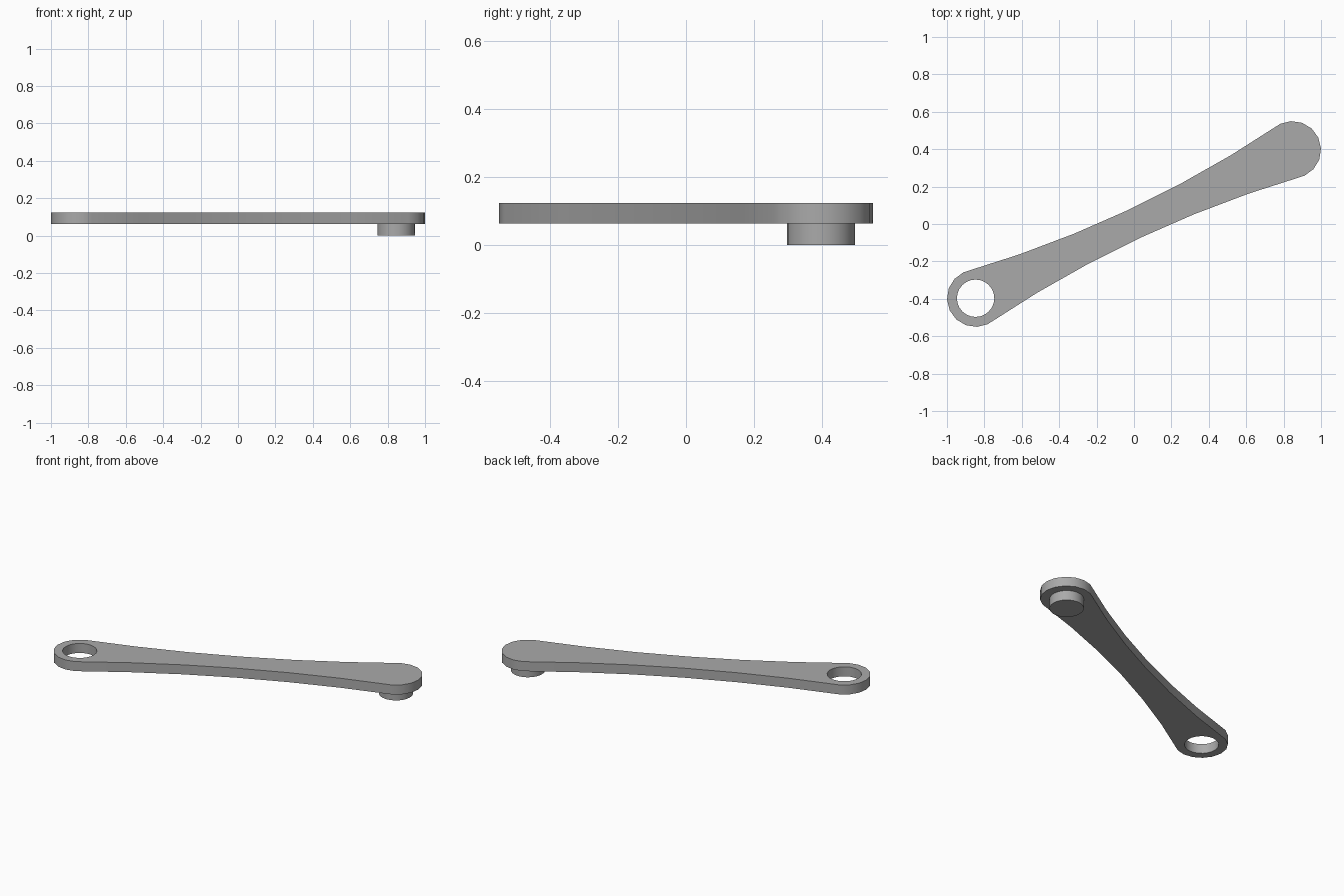
import bpy, bmesh, math
from mathutils import Matrix, Vector

if "Cube" in bpy.data.objects:
    bpy.data.objects.remove(bpy.data.objects["Cube"], do_unlink=True)

# Main dimensions
END_X, END_Y = 0.847, 0.397
REACH = math.hypot(END_X, END_Y)
TILT = Matrix.Rotation(math.atan2(END_Y, END_X), 4, "Z")
END_R, WAIST, PIN_R = 0.153, 0.081, 0.1
Z_LOW, Z_TOP = 0.063, 0.124
CAP_STEPS, ARM_STEPS, ROUND_STEPS = 8, 6, 24

grey = bpy.data.materials.new("plain grey")
grey.use_nodes = True
colour = (0.4, 0.4, 0.4, 1)
grey.diffuse_color = colour
grey.node_tree.nodes["Principled BSDF"].inputs["Base Color"].default_value = colour


def add_object(name, bm):
    bmesh.ops.recalc_face_normals(bm, faces=bm.faces)
    mesh = bpy.data.meshes.new(name)
    bm.to_mesh(mesh)
    bm.free()
    mesh.materials.append(grey)
    obj = bpy.data.objects.new(name, mesh)
    bpy.context.collection.objects.link(obj)
    bpy.ops.object.select_all(action="DESELECT")
    obj.select_set(True)
    bpy.context.view_layer.objects.active = obj
    bpy.ops.object.shade_smooth_by_angle(angle=math.radians(35))


def add_loop(bm, points):
    verts = [bm.verts.new(p) for p in points]
    return [bm.edges.new((a, b)) for a, b in zip(verts, verts[1:] + verts[:1])]


def circle(x, y, radius, z):
    angles = [math.tau * i / ROUND_STEPS for i in range(ROUND_STEPS)]
    return [Vector((x + radius * math.cos(a), y + radius * math.sin(a), z)) for a in angles]


def extrude_up(bm, height):
    result = bmesh.ops.extrude_face_region(bm, geom=bm.faces[:])
    verts = [v for v in result["geom"] if isinstance(v, bmesh.types.BMVert)]
    bmesh.ops.translate(bm, verts=verts, vec=(0, 0, height))


# Half outline: a round end, then one concave side; the other half is turned 180 degrees
half = []
for i in range(CAP_STEPS + 1):
    a = math.pi * (i / CAP_STEPS - 0.5)
    half.append(Vector((REACH + END_R * math.cos(a), END_R * math.sin(a), Z_LOW)))
for i in range(1, ARM_STEPS):
    t = 1 - 2 * i / ARM_STEPS
    half.append(Vector((REACH * t, WAIST + (END_R - WAIST) * t * t, Z_LOW)))
outline = half + [Vector((-p.x, -p.y, p.z)) for p in half]

# Flat link arm with a through hole at one end
bm = bmesh.new()
edges = add_loop(bm, [TILT @ p for p in outline])
edges += add_loop(bm, circle(-END_X, -END_Y, PIN_R, Z_LOW))
bmesh.ops.triangle_fill(bm, edges=edges, use_beauty=True)
extrude_up(bm, Z_TOP - Z_LOW)
add_object("link_arm", bm)

# Round pin under the other end
bm = bmesh.new()
bm.faces.new([bm.verts.new(p) for p in circle(END_X - 0.002, END_Y, PIN_R, 0)])
extrude_up(bm, Z_LOW)
add_object("pivot_pin", bm)
